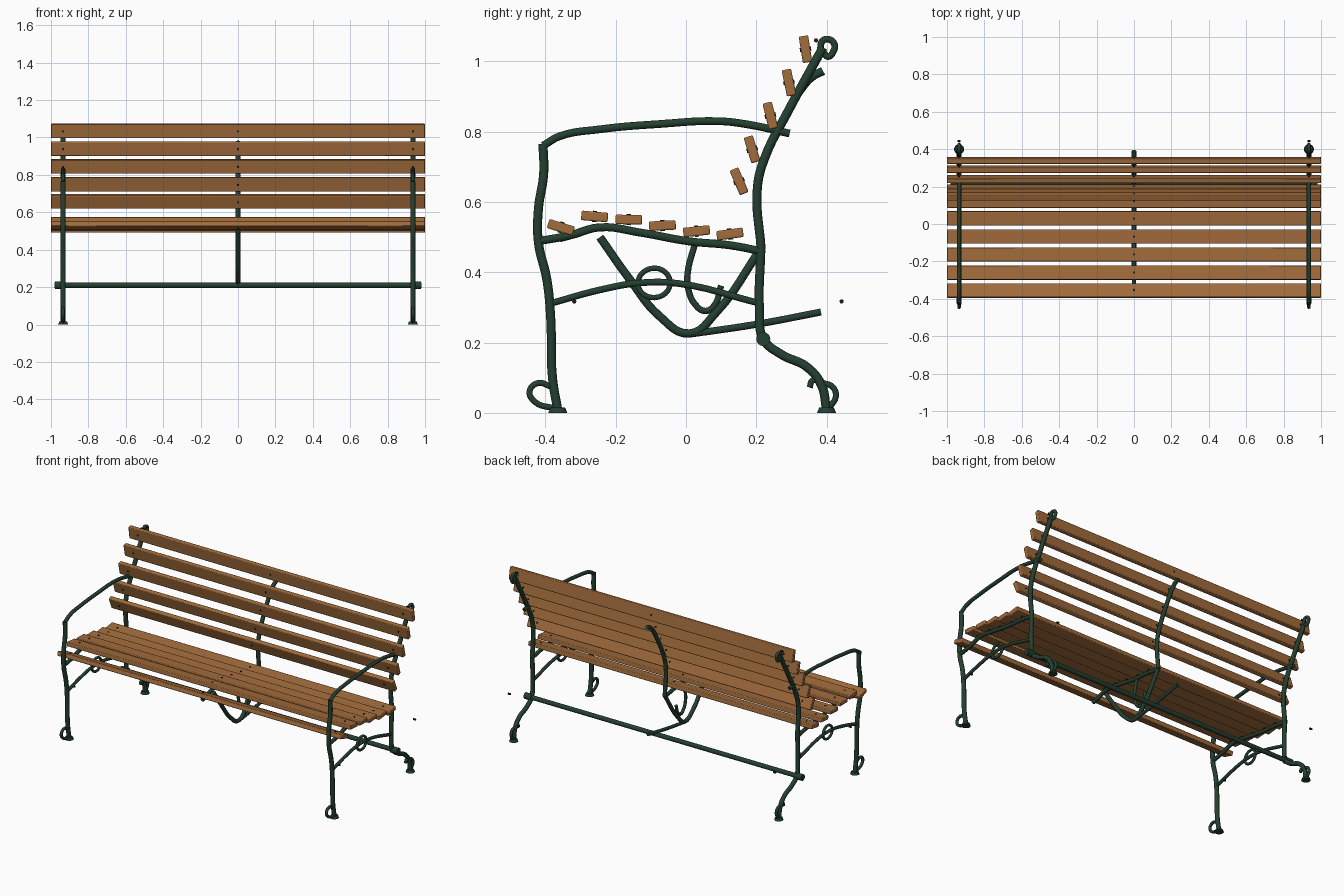
import bpy, math
from mathutils import Vector

if "Cube" in bpy.data.objects:
    bpy.data.objects.remove(bpy.data.objects["Cube"])


def material(name, rgb):
    m = bpy.data.materials.new(name)
    m.diffuse_color = (*rgb, 1)
    m.use_nodes = True
    m.node_tree.nodes["Principled BSDF"].inputs["Base Color"].default_value = m.diffuse_color
    return m


WOOD = material("wood", (0.36, 0.15, 0.045))
IRON = material("green_iron", (0.018, 0.05, 0.03))
BLACK = material("bolt_black", (0.01, 0.012, 0.012))
SIDE = 0.935


def finish(obj, name, mat):
    obj.name = name
    obj.data.materials.clear()
    obj.data.materials.append(mat)
    bpy.ops.object.select_all(action='DESELECT')
    obj.select_set(True)
    bpy.context.view_layer.objects.active = obj
    if obj.type == 'CURVE':
        bpy.ops.object.convert(target='MESH')
    bpy.ops.object.shade_smooth_by_angle(angle=math.radians(40))


def rod(name, x, pts, r, closed=False):
    """Round iron bar through (y, z) points in the plane at x."""
    cu = bpy.data.curves.new(name, 'CURVE')
    cu.dimensions = '3D'
    cu.bevel_depth = r
    cu.bevel_resolution = 3
    cu.resolution_u = 6
    cu.use_fill_caps = True
    sp = cu.splines.new('BEZIER')
    sp.bezier_points.add(len(pts) - 1)
    for b, (y, z) in zip(sp.bezier_points, pts):
        b.co = (x, y, z)
        b.handle_left_type = b.handle_right_type = 'AUTO'
    sp.use_cyclic_u = closed
    ob = bpy.data.objects.new(name, cu)
    bpy.context.collection.objects.link(ob)
    finish(ob, name, IRON)


def cylinder(name, loc, r, depth, axis, mat, verts=16):
    bpy.ops.mesh.primitive_cylinder_add(vertices=verts, radius=r, depth=depth, location=loc)
    ob = bpy.context.object
    ob.rotation_euler = Vector(axis).to_track_quat('Z', 'Y').to_euler()
    finish(ob, name, mat)


def slat(name, y, z, tilt):
    """Full-width board; tilt is the rotation about x, with bolts through it."""
    bpy.ops.mesh.primitive_cube_add(size=1, location=(0, y, z))
    ob = bpy.context.object
    ob.scale = (2, 0.076, 0.027)
    bpy.ops.object.transform_apply(location=False, rotation=False, scale=True)
    ob.rotation_euler = (math.radians(tilt), 0, 0)
    bev = ob.modifiers.new("edge", 'BEVEL')
    bev.width = 0.004
    bev.segments = 2
    finish(ob, name, WOOD)
    t = math.radians(tilt)
    for x in (-SIDE, 0, SIDE):
        cylinder(name + "_bolt", (x, y, z), 0.006, 0.032,
                 (0, -math.sin(t), math.cos(t)), BLACK, 10)


# Seat and back slats
for i, (y, z, t) in enumerate([(-.356, .528, -17), (-.26, .559, -5), (-.163, .55, -1),
                               (-.067, .533, 3), (.03, .517, 6), (.125, .509, 8)]):
    slat(f"seat_slat_{i}", y, z, t)
for i, (y, z, t) in enumerate([(.34, 1.035, 9), (.293, .94, 11.5), (.24, .846, 14),
                               (.188, .75, 17), (.151, .659, 23)]):
    slat(f"back_slat_{i}", y, z, t + 90)

# Paths shared by side and centre frames
rail = [(-.33, .505), (-.245, .528), (-.13, .513), (.01, .488), (.125, .477), (.215, .46)]
post = [(.214, .465), (.203, .64), (.222, .72), (.293, .863)]

for x in (-SIDE, SIDE):
    # Legs, armrest and back support
    rod("front_leg", x, [(-.365, .008), (-.38, .1), (-.385, .27), (-.396, .38), (-.42, .485),
                         (-.42, .58), (-.405, .68), (-.407, .765)], .0135)
    rod("armrest", x, [(-.407, .76), (-.36, .787), (-.245, .807), (-.075, .822),
                       (.095, .83), (.18, .82), (.295, .795)], .0115)
    rod("seat_rail", x, [(-.425, .488)] + rail, .012)
    rod("back_leg", x, [(.40, .008), (.385, .08), (.345, .13), (.27, .167), (.22, .21),
                        (.209, .295), (.213, .465)], .0135)
    rod("back_support", x, post + [(.355, .977), (.39, 1.04)], .0135)
    # Scrolls at the top and at the feet
    rod("top_scroll", x, [(.382, 1.035), (.388, 1.058), (.405, 1.063), (.422, 1.05),
                          (.42, 1.03), (.405, 1.014), (.393, 1.022)], .01)
    rod("front_foot_scroll", x, [(-.385, .075), (-.42, .085), (-.445, .062),
                                 (-.428, .03), (-.375, .013)], .009)
    rod("back_foot_scroll", x, [(.352, .072), (.36, .092), (.39, .085), (.418, .073),
                                (.426, .045), (.405, .013)], .009)
    # Side brace with ring
    rod("side_brace", x, [(-.38, .313), (-.245, .35), (-.13, .37), (-.02, .368), (.205, .313)], .01)
    rod("brace_ring", x, [(-.137, .367), (-.09, .412), (-.045, .37), (-.09, .328)], .008, True)
    # Foot pads and loose bolt heads
    for y in (-.365, .40):
        bpy.ops.mesh.primitive_cone_add(vertices=20, radius1=.027, radius2=.021,
                                        depth=.015, location=(x, y, .0075))
        finish(bpy.context.object, "foot_pad", IRON)
    for y, z in ((-.318, .317), (.443, .317), (.37, 1.06)):
        cylinder("frame_bolt", (x, y, z), .006, .016, (1, 0, 0), BLACK, 10)
    cylinder("bar_collar", (x * 1.02, .22, .21), .02, .05, (1, 0, 0), IRON)

# Centre frame
rod("centre_seat_rail", 0, [(-.36, .497)] + rail, .012)
rod("centre_back_support", 0, post + [(.33, .925), (.36, .957), (.39, .973)], .0125)
rod("centre_stay", 0, [(-.245, .50), (-.16, .38), (-.075, .275), (.01, .226),
                       (.085, .285), (.21, .462)], .0125)
rod("centre_hook", 0, [(.025, .48), (.005, .4), (.006, .355), (.025, .31), (.055, .29),
                       (.08, .305), (.1, .362)], .0095)
rod("centre_tail_bar", 0, [(.01, .224), (.2, .252), (.384, .287)], .0105)

# Long bar joining the back legs
cylinder("stretcher", (0, .22, .21), .014, 1.96, (1, 0, 0), IRON)
